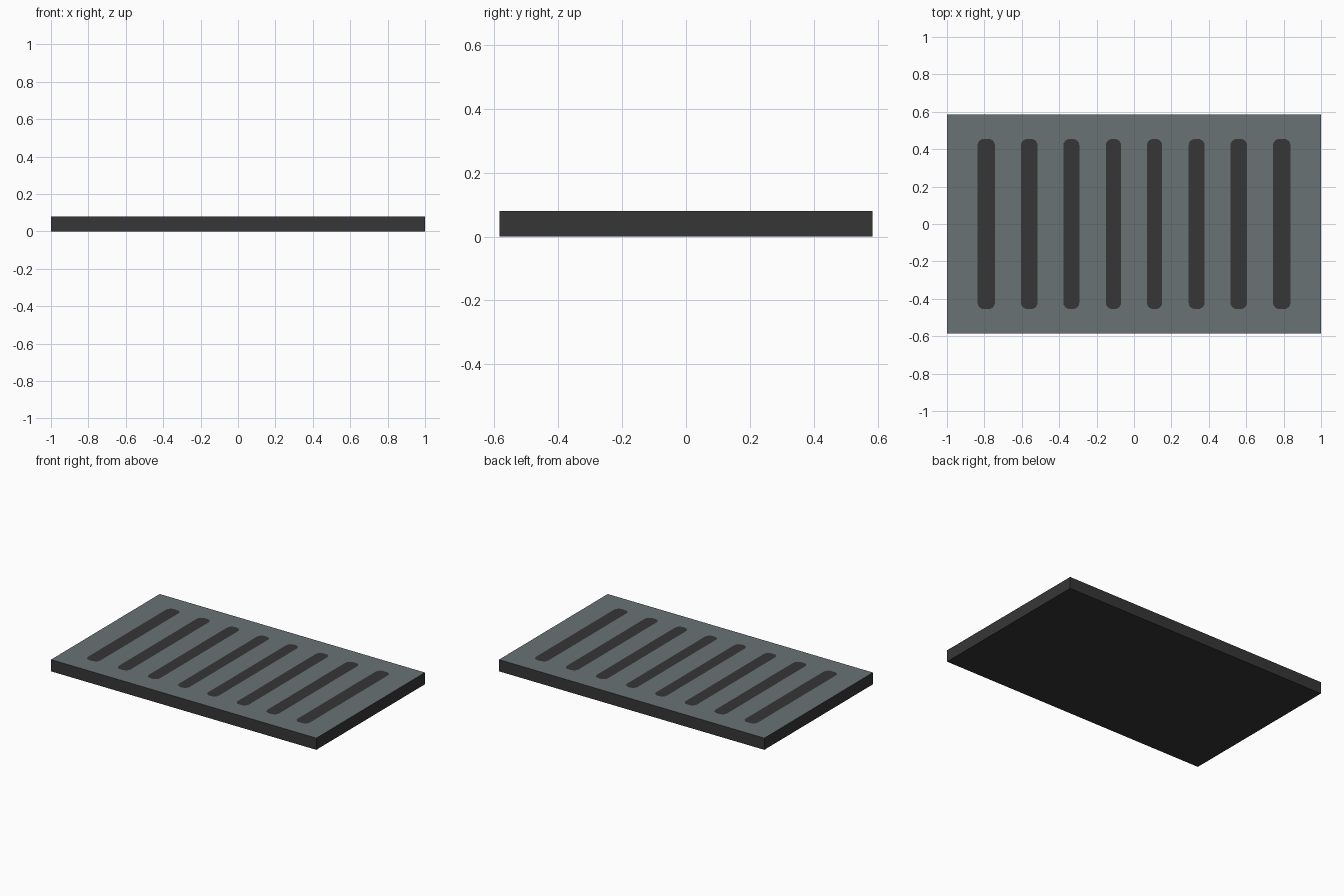
import bpy, bmesh, math

if "Cube" in bpy.data.objects:
    bpy.data.objects.remove(bpy.data.objects["Cube"])

HX, HY, H = 1.0, 0.585, 0.08


def material(name, rgb):
    m = bpy.data.materials.new(name)
    m.diffuse_color = (*rgb, 1)
    m.use_nodes = True
    m.node_tree.nodes["Principled BSDF"].inputs["Base Color"].default_value = m.diffuse_color
    return m


def rounded_slot(cx, hw, hl, r, steps=4):
    """Counter-clockwise outline of a slot with rounded corners."""
    pts = []
    for k, (sx, sy) in enumerate([(1, 1), (-1, 1), (-1, -1), (1, -1)]):
        for i in range(steps + 1):
            a = math.pi / 2 * (k + i / steps)
            pts.append((cx + sx * (hw - r) + r * math.cos(a),
                        sy * (hl - r) + r * math.sin(a)))
    return pts


bm = bmesh.new()


def ring(points, z):
    return [bm.verts.new((x, y, z)) for x, y in points]


def loop_edges(vs):
    return [bm.edges.new((vs[i], vs[(i + 1) % len(vs)])) for i in range(len(vs))]


# Top outline and the slots, narrower towards the middle
corners = [(-HX, -HY), (HX, -HY), (HX, HY), (-HX, HY)]
top = ring(corners, H)
edges = loop_edges(top)
slots = []
for c, hw in [(0.11, 0.041), (0.335, 0.043), (0.56, 0.045), (0.79, 0.047)]:
    for s in (-1, 1):
        vs = ring(rounded_slot(s * c, hw, 0.455, 0.035), H)
        edges += loop_edges(vs)
        slots.append(vs)

# Grey top plate around the slots
bmesh.ops.triangle_fill(bm, edges=edges, use_beauty=True, normal=(0, 0, 1))
slot_sets = [set(vs) for vs in slots]
bmesh.ops.delete(bm, geom=[f for f in bm.faces if any(set(f.verts) <= s for s in slot_sets)],
                 context='FACES_ONLY')
for f in bm.faces:
    f.material_index = 1

# Dark slot faces, sides and underside
for vs in slots:
    bm.faces.new(vs)
base = ring(corners, 0)
bm.faces.new(base[::-1])
for i in range(4):
    j = (i + 1) % 4
    bm.faces.new((base[i], base[j], top[j], top[i]))
bmesh.ops.recalc_face_normals(bm, faces=bm.faces)

mesh = bpy.data.meshes.new("vent_grate")
bm.to_mesh(mesh)
bm.free()
mesh.materials.append(material("dark grey", (0.037, 0.037, 0.037)))
mesh.materials.append(material("slate grey", (0.143, 0.168, 0.176)))
bpy.context.collection.objects.link(bpy.data.objects.new("vent_grate", mesh))
